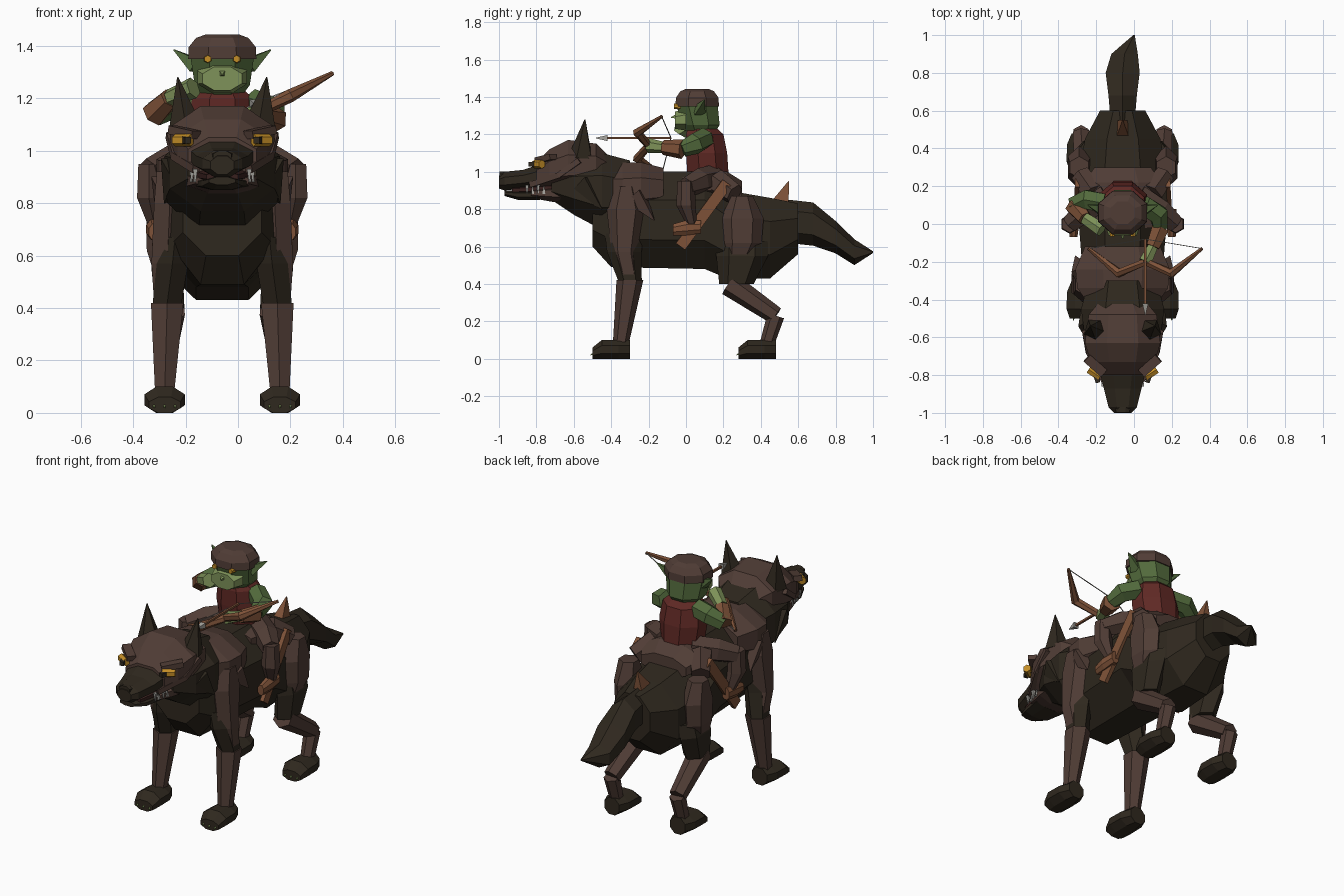
import bpy, bmesh, math
from mathutils import Vector

cube = bpy.data.objects.get("Cube")
if cube:
    bpy.data.objects.remove(cube, do_unlink=True)

CENTRE_X = -.06  # lengthwise axis of the animal
X, Y, Z = Vector((1, 0, 0)), Vector((0, 1, 0)), Vector((0, 0, 1))


def material(name, *rgb):
    mat = bpy.data.materials.new(name)
    mat.use_nodes = True
    mat.diffuse_color = (*rgb, 1)
    mat.node_tree.nodes["Principled BSDF"].inputs["Base Color"].default_value = (*rgb, 1)
    return mat


dark = material("dark_fur", .028, .021, .013)
brown = material("brown_fur", .08, .046, .036)
skin = material("green_skin", .085, .145, .045)
pale = material("pale_green_skin", .21, .29, .1)
red = material("red_cloth", .115, .022, .018)
wood = material("wood_and_leather", .21, .085, .04)
yellow = material("yellow_eye", .55, .27, .02)
bone = material("bone_and_steel", .38, .37, .34)
maroon = material("mouth_maroon", .04, .015, .013)


def point(x, y, z):
    return Vector((x, y, z))


def loft(name, mat, points, sizes, sides=6, axis=None, mirror=False):
    """Skin flat-sided rings along points; a size is a radius or (width, height)."""
    bm = bmesh.new()
    corner = 1 / math.cos(math.pi / sides)
    last = len(points) - 1
    loops = []
    for i, (centre, size) in enumerate(zip(points, sizes)):
        width, height = size if isinstance(size, tuple) else (size, size)
        along = axis or (points[min(i + 1, last)] - points[max(i - 1, 0)]).normalized()
        across = along.cross(Z)
        across = across.normalized() if across.length > .05 else X
        up = across.cross(along).normalized()
        loop = []
        for j in range(sides):
            angle = (j + .5) * math.tau / sides
            offset = across * width * math.cos(angle) + up * height * math.sin(angle)
            loop.append(bm.verts.new(centre + offset * corner))
        loops.append(loop)
    for a, b in zip(loops, loops[1:]):
        for j in range(sides):
            k = (j + 1) % sides
            bm.faces.new((a[j], a[k], b[k], b[j]))
    bm.faces.new(loops[0])
    bm.faces.new(loops[-1])
    bmesh.ops.recalc_face_normals(bm, faces=bm.faces)
    mesh = bpy.data.meshes.new(name)
    bm.to_mesh(mesh)
    bm.free()
    mesh.materials.append(mat)
    part = bpy.data.objects.new(name, mesh)
    part.location.x = CENTRE_X
    bpy.context.scene.collection.objects.link(part)
    if mirror:
        part.modifiers.new("other_side", "MIRROR")


def spine(name, mat, *stations, x=0, mirror=False):
    """Loft along y through stations of (y, bottom, top, half width)."""
    points = [point(x, y, (low + high) / 2) for y, low, high, width in stations]
    sizes = [(width, (high - low) / 2) for y, low, high, width in stations]
    loft(name, mat, points, sizes, sides=8, axis=Y, mirror=mirror)


def pair(name, mat, points, sizes, sides=6, axis=None):
    loft(name, mat, points, sizes, sides, axis, mirror=True)


def spike(name, mat, base, lean, size, sides=4, mirror=True):
    loft(name, mat, [base, base + lean], [size, .002], sides, mirror=mirror)


# Wolf body
spine("torso", dark, (-.5, .6, .9, .15), (-.4, .49, 1, .2), (.1, .48, 1, .24),
      (.22, .43, .9, .24), (.45, .43, .86, .2), (.6, .56, .83, .12))
spine("shoulder_mane", brown, (-.44, .8, 1.03, .17), (-.34, .75, 1.05, .24),
      (-.24, .77, 1.05, .25), (-.12, .8, 1.02, .2))
spine("neck_ruff", dark, (-.72, .85, 1, .13), (-.6, .77, 1.06, .2),
      (-.45, .69, 1.1, .22), (-.3, .7, 1.06, .18))
tail_path = [point(0, .5, .74), point(0, .68, .72), point(0, .8, .65), point(.01, .9, .57), point(.06, 1, .57)]
loft("tail", dark, tail_path, [(.06, .1), (.075, .1), (.09, .075), (.07, .06), .004], axis=Y)

# Wolf head
spine("head", brown, (-.42, .95, 1.09, .13), (-.48, .92, 1.15, .18), (-.63, .9, 1.17, .2),
      (-.73, .9, 1.12, .17), (-.8, .9, 1.05, .13))
spine("snout", dark, (-.75, .92, 1.05, .13), (-.87, .91, 1.01, .1), (-.97, .9, 1, .075), (-1, .91, .98, .045))
spine("nose", dark, (-.94, .96, 1, .045), (-.998, .96, 1, .035))
spine("mouth", maroon, (-.66, .88, .95, .13), (-.93, .88, .92, .06))
spine("lower_jaw", brown, (-.6, .82, .96, .15), (-.72, .84, .93, .13), (-.83, .86, .91, .1))
spine("chin", dark, (-.78, .85, .9, .1), (-.9, .85, .9, .08), (-.97, .87, .9, .05))
spike("ear", dark, point(.14, -.56, 1.08), point(.03, .02, .2), .056, sides=5)
pair("brow", brown, [point(.1, -.79, 1.06), point(.19, -.71, 1.08)], [(.025, .016)] * 2, sides=4)
pair("eye", yellow, [point(.12, -.81, 1.04), point(.18, -.77, 1.04)], [.02, .02])
pair("pupil", dark, [point(.13, -.84, 1.04), point(.15, -.77, 1.04)], [.012, .016], sides=4)
pair("lip", brown, [point(.1, -.83, .93), point(.18, -.68, .98), point(.2, -.57, 1.06)], [.015] * 3, sides=4)
for y in (-.85, -.79):
    x = .29 + y * .22
    spike("upper_tooth", bone, point(x, y, .93), Z * -.05, .009)
    spike("lower_tooth", bone, point(x, y + .03, .88), Z * .045, .008)
spike("mane_tuft", brown, point(.21, -.27, .87), point(.04, .1, -.13), .05)
spike("cheek_tuft", dark, point(.16, -.55, .93), point(.06, .1, -.13), .06)

# Front legs
shoulder, elbow, wrist = point(.2, -.32, .8), point(.21, -.33, .57), point(.21, -.3, .42)
front_ankle = point(.22, -.35, .07)
pair("front_shoulder", brown, [shoulder + Z * .12, shoulder, elbow, wrist],
     [.05, (.06, .09), (.06, .06), .05], axis=Z)
pair("front_elbow", dark, [elbow + Z * .1 - X * .03, elbow - X * .02, wrist], [(.05, .09), (.06, .08), .055], axis=Z)
pair("front_shin", brown, [wrist, front_ankle], [.062, .036], axis=Z)

# Hind legs
hip, knee, hock = point(.23, .3, .75), point(.2, .27, .4), point(.22, .48, .23)
pair("haunch", brown, [hip + Z * .12, hip, hip - Z * .13, knee + Z * .1],
     [.05, (.06, .1), (.058, .09), .05], axis=Z)
pair("thigh", dark, [hip - Z * .12 - X * .03, hip - Z * .2 - X * .02, knee],
     [(.05, .12), (.06, .12), (.055, .08)], axis=Z)
pair("hind_shin", brown, [knee - Y * .04, hock], [.056, .042])
pair("hind_ankle", brown, [hock, point(.22, .43, .07)], [.04, .033])

# Paws with claws
for name, heel in (("front_paw", -.3), ("hind_paw", .48)):
    spine(name, dark, (heel, 0, .1, .05), (heel - .06, 0, .1, .075), (heel - .15, 0, .1, .077),
          (heel - .2, 0, .06, .06), x=.22, mirror=True)
    for x in (.18, .22, .26):
        spike(name + "_claw", pale, point(x, heel - .19, .03), point(0, -.02, -.01), .006)

# Saddle, straps and rider legs
spine("saddle", brown, (-.02, .87, .99, .16), (.1, .86, 1, .2), (.22, .85, 1, .2), (.3, .83, .95, .15))
spike("saddle_spike", wood, point(0, .5, .82), point(0, .05, .13), (.035, .05), mirror=False)
pair("saddle_pad", brown, [point(.15, .16, .95), point(.22, .26, .88)], [.06, .05])
pair("strap", wood, [point(.24, .22, .94), point(.255, -.03, .6)], [(.012, .03)] * 2, sides=4)
rider_knee = point(.28, 0, .92)
pair("rider_thigh", brown, [point(.08, .15, .97), point(.2, .07, .95), rider_knee], [.06, .06, .045])
pair("rider_calf", brown, [rider_knee + Z * .03, rider_knee - Z * .1, point(.26, .03, .72)],
     [.04, .045, .025], axis=Z)
spine("boot", wood, (.08, .67, .74, .025), (0, .66, .74, .03), (-.07, .66, .72, .02), x=.26, mirror=True)

# Rider body and head
collar, brim = point(0, .08, 1.25), point(0, .06, 1.35)
loft("vest", red, [point(0, .12, .95), point(0, .11, 1.1), point(0, .1, 1.2), collar],
     [.11, (.13, .11), (.115, .1), .065], sides=8, axis=Z)
loft("rider_head", skin, [collar - Z * .06, collar, brim], [.06, (.105, .1), (.12, .11)], sides=8, axis=Z)
loft("cap", brown, [brim, brim + Z * .045, brim + Z * .08, brim + Z * .093],
     [(.13, .116), (.128, .114), (.1, .09), (.065, .06)], sides=8, axis=Z)
spine("rider_muzzle", pale, (0, 1.22, 1.34, .095), (-.06, 1.23, 1.32, .075))
spike("rider_nose", pale, point(0, -.03, 1.3), point(0, -.05, -.01), .02, mirror=False)
spike("rider_ear", skin, point(.1, .07, 1.325), point(.085, .03, .06), (.03, .027))
pair("rider_eye", yellow, [point(.055, -.02, 1.35), point(.055, -.065, 1.35)], [.016, .012])

# Left arm holds the bow, right arm draws the string
grip = point(.12, -.2, 1.14)
left_elbow, right_elbow = point(.2, -.02, 1.12), point(-.26, .1, 1.14)
left_wrist, right_wrist = point(.16, -.12, 1.13), point(-.2, .03, 1.2)
loft("left_upper_arm", skin, [point(.11, .1, 1.18), point(.19, .05, 1.15), left_elbow], [.05, .05, .036])
loft("left_bracer", wood, [left_elbow, left_wrist], [.045, .035])
loft("left_hand", pale, [left_wrist, grip], [.026, .034])
loft("right_upper_arm", skin, [point(-.1, .11, 1.19), point(-.19, .13, 1.18), right_elbow], [.05, .05, .042])
loft("right_bracer", wood, [right_elbow, right_wrist], [.045, .035])
loft("right_hand", pale, [right_wrist, point(-.11, -.03, 1.24)], [.03, .036])

# Bow, string and arrow
nock = point(.12, -.08, 1.18)
for side in (-1, 1):
    middle = grip + side * point(.14, 0, .07) - Y * .06
    tip = grip + side * point(.3, 0, .155) + Y * .07
    loft("bow_limb", wood, [grip, middle, tip], [.018, .022, .008])
    loft("bow_string", bone, [tip, nock], [.002, .002], sides=4)
arrow_neck = nock - Y * .34
loft("arrow_shaft", wood, [nock, arrow_neck], [.006, .006], sides=4)
spike("arrow_head", bone, arrow_neck, Y * -.06, .016, mirror=False)
